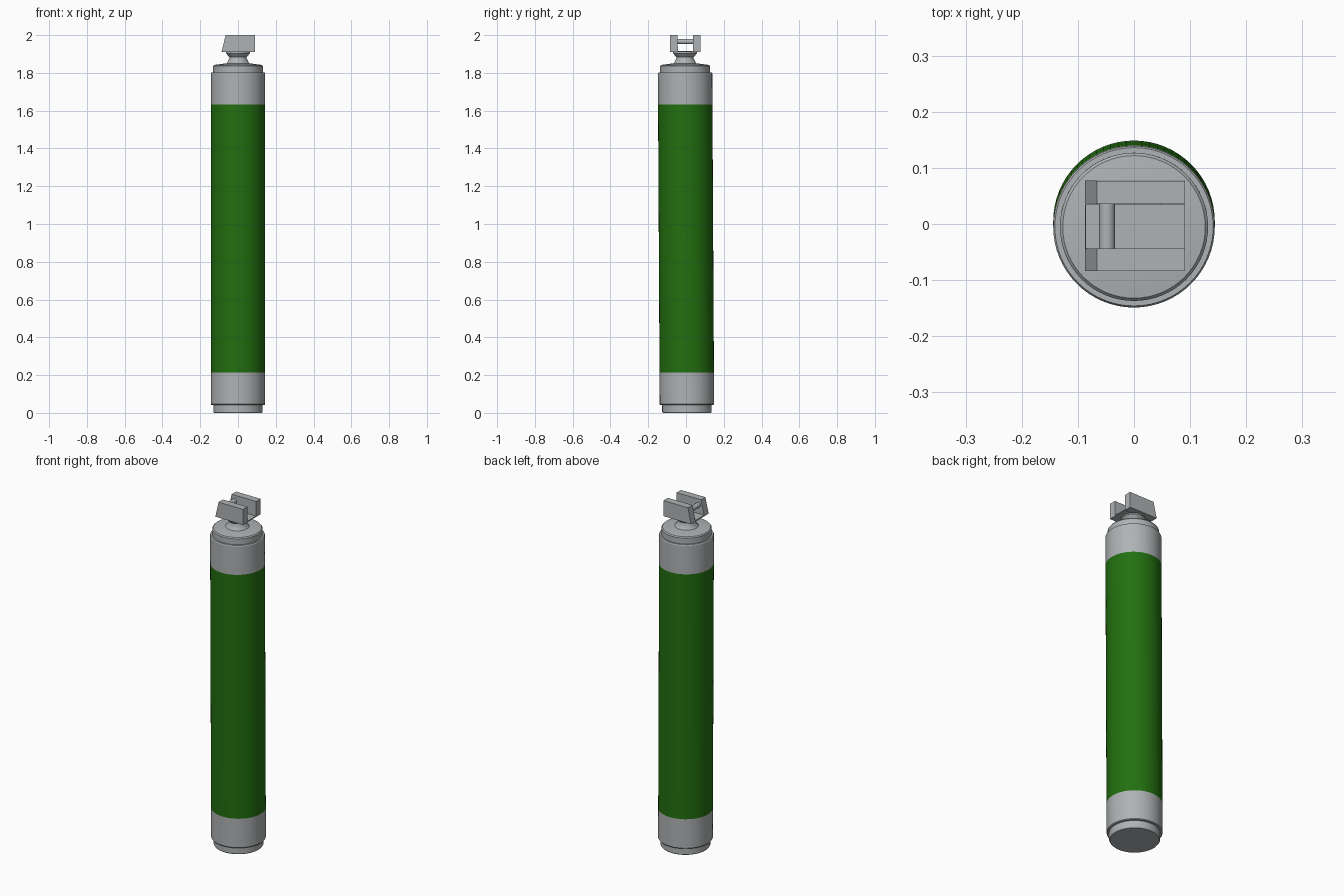
import bpy, bmesh, math

if "Cube" in bpy.data.objects:
    bpy.data.objects.remove(bpy.data.objects["Cube"])

SEG = 64


def material(name, rgb):
    m = bpy.data.materials.new(name)
    m.diffuse_color = (*rgb, 1)
    m.use_nodes = True
    m.node_tree.nodes["Principled BSDF"].inputs["Base Color"].default_value = m.diffuse_color
    return m


grey = material("light grey", (0.43, 0.45, 0.46))
green = material("dark green", (0.016, 0.16, 0.005))


def lean(z):
    # the whole model leans very slightly toward the front
    return 0.005 - 0.0055 * z


def finish(name, bm, mats, smooth=True):
    for v in bm.verts:
        v.co.y += lean(v.co.z)
    bmesh.ops.recalc_face_normals(bm, faces=bm.faces)
    me = bpy.data.meshes.new(name)
    bm.to_mesh(me)
    bm.free()
    for m in mats:
        me.materials.append(m)
    ob = bpy.data.objects.new(name, me)
    bpy.context.collection.objects.link(ob)
    if smooth:
        bpy.ops.object.select_all(action='DESELECT')
        ob.select_set(True)
        bpy.context.view_layer.objects.active = ob
        bpy.ops.object.shade_smooth_by_angle(angle=math.radians(30))
    return ob


def lathe(name, profile, mats, rule=None):
    # closed solid of revolution from (radius, height) points
    bm = bmesh.new()
    rings = [[bm.verts.new((r * math.cos(2 * math.pi * i / SEG),
                            r * math.sin(2 * math.pi * i / SEG), z))
              for i in range(SEG)] for r, z in profile]
    for a, b in zip(rings, rings[1:]):
        for i in range(SEG):
            j = (i + 1) % SEG
            bm.faces.new((a[i], a[j], b[j], b[i]))
    bm.faces.new(rings[0][::-1])
    bm.faces.new(rings[-1])
    if rule:
        for f in bm.faces:
            f.material_index = rule(f.calc_center_median().z)
    return finish(name, bm, mats)


def prism(name, outline, y0, y1):
    # x-z outline extruded along y
    bm = bmesh.new()
    a = [bm.verts.new((x, y0, z)) for x, z in outline]
    b = [bm.verts.new((x, y1, z)) for x, z in outline]
    n = len(outline)
    bm.faces.new(a)
    bm.faces.new(b[::-1])
    for i in range(n):
        j = (i + 1) % n
        bm.faces.new((a[i], a[j], b[j], b[i]))
    return finish(name, bm, [grey], smooth=n > 8)


# main tube with a green band between grey ends
lathe("tube_body",
      [(0.132, 0.042), (0.141, 0.042), (0.144, 0.046), (0.144, 0.214),
       (0.144, 1.632), (0.144, 1.797), (0.141, 1.802), (0.132, 1.802)],
      [grey, green], lambda z: int(0.22 < z < 1.63))

# end caps
lathe("bottom_cap", [(0.127, 0.0), (0.131, 0.006), (0.131, 0.044)], [grey])
lathe("top_cap", [(0.132, 1.80), (0.132, 1.836), (0.127, 1.842), (0.066, 1.850)], [grey])

# waisted neck carrying the fork
lathe("neck", [(0.067, 1.846), (0.056, 1.856), (0.046, 1.878), (0.046, 1.884),
               (0.063, 1.903), (0.063, 1.912)], [grey])

# fork: thin floor and two slanted cheeks
prism("fork_floor", [(-0.087, 1.910), (0.091, 1.910), (0.091, 1.916), (-0.086, 1.916)],
      -0.040, 0.040)
cheek = [(-0.087, 1.910), (0.091, 1.910), (0.091, 2.0), (-0.066, 2.0)]
for side, y0, y1 in (("front", -0.078, -0.038), ("back", 0.042, 0.083)):
    prism("fork_cheek_" + side, cheek, y0, y1)

# cross pin between the cheeks
prism("fork_pin", [(-0.048 + 0.014 * math.cos(math.pi * i / 12),
                    1.966 + 0.014 * math.sin(math.pi * i / 12)) for i in range(24)],
      -0.045, 0.045)
